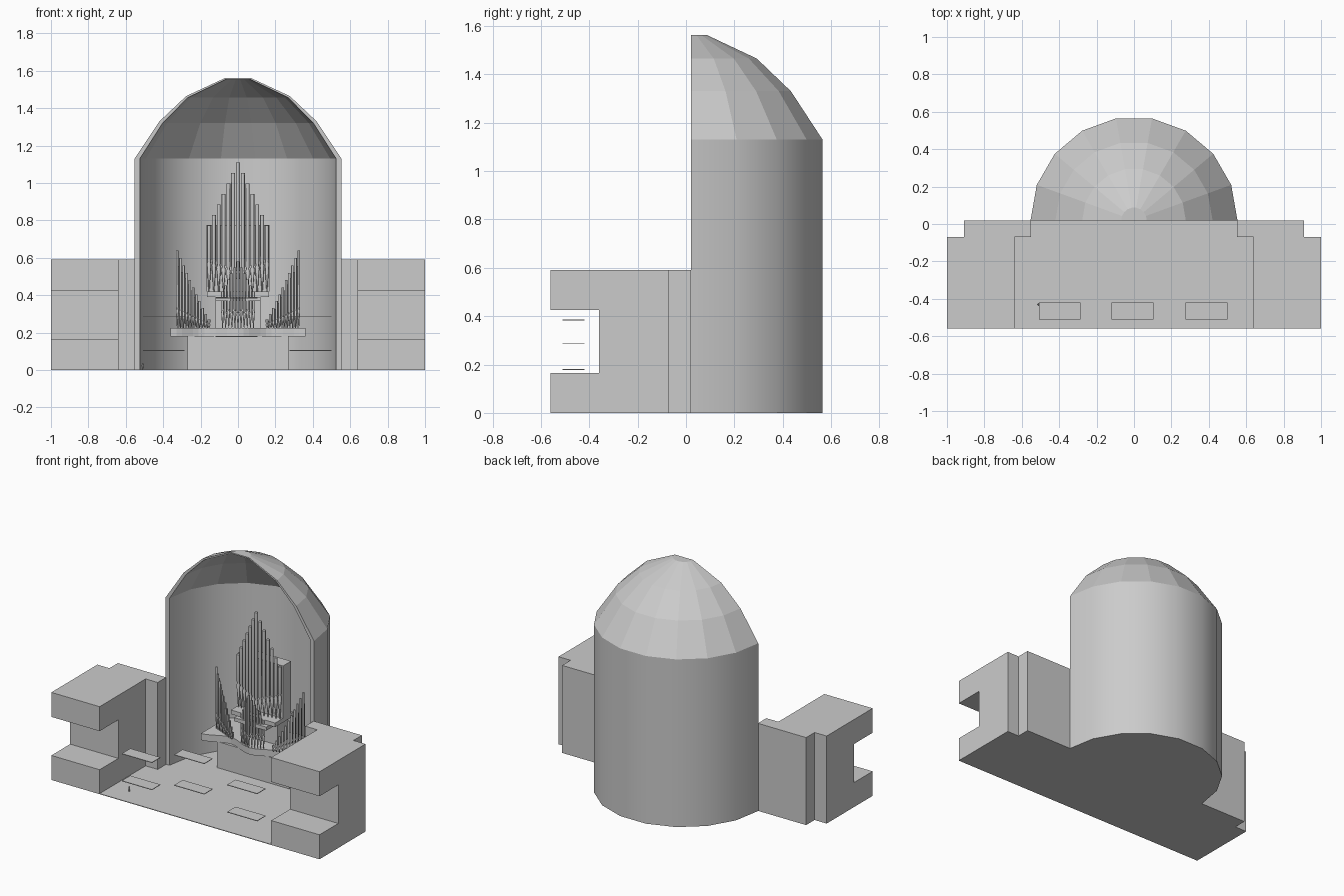
import bpy, bmesh, math
from mathutils import Vector

if "Cube" in bpy.data.objects:
    bpy.data.objects.remove(bpy.data.objects["Cube"], do_unlink=True)

stone = bpy.data.materials.new("pale_grey")
stone.use_nodes = True
stone.diffuse_color = (0.6, 0.6, 0.6, 1)
stone.node_tree.nodes["Principled BSDF"].inputs["Base Color"].default_value = (0.6, 0.6, 0.6, 1)


def finish(name, bm):
    bmesh.ops.recalc_face_normals(bm, faces=bm.faces[:])
    mesh = bpy.data.meshes.new(name)
    bm.to_mesh(mesh)
    bm.free()
    mesh.materials.append(stone)
    obj = bpy.data.objects.new(name, mesh)
    bpy.context.collection.objects.link(obj)
    return obj


def prism(name, points, direction):
    """Extrude a flat outline along a direction."""
    bm = bmesh.new()
    face = bm.faces.new([bm.verts.new(p) for p in points])
    out = bmesh.ops.extrude_face_region(bm, geom=[face], use_keep_orig=True)
    moved = [v for v in out["geom"] if isinstance(v, bmesh.types.BMVert)]
    bmesh.ops.translate(bm, verts=moved, vec=Vector(direction))
    return finish(name, bm)


def box(name, x, y, z):
    return prism(name, [(x[0], y[0], z[0]), (x[1], y[0], z[0]), (x[1], y[1], z[0]), (x[0], y[1], z[0])],
                 (0, 0, z[1] - z[0]))


def mirror(obj):
    obj.modifiers.new("Mirror", 'MIRROR').use_axis = (True, False, False)


# Floor with rounded apse end
R, Y0, SEG = 0.553, 0.02, 9
arc = [(R * math.cos(math.pi * i / SEG), Y0 + R * math.sin(math.pi * i / SEG), 0) for i in range(SEG + 1)]
right_edge = [(1, -0.56, 0), (1, -0.07, 0), (0.91, -0.07, 0), (0.91, Y0, 0)]
left_edge = [(-x, y, z) for x, y, z in reversed(right_edge)]
prism("floor", right_edge + arc + left_edge, (0, 0, 0.004))

# Side blocks with a slot open to the front, and the narrow piers behind them
section = [(-0.56, 0), (-0.07, 0), (-0.07, 0.59), (-0.56, 0.59),
           (-0.56, 0.425), (-0.36, 0.425), (-0.36, 0.165), (-0.56, 0.165)]
mirror(prism("side_blocks", [(0.64, y, z) for y, z in section], (0.36, 0, 0)))
mirror(box("side_piers", (0.55, 0.91), (-0.07, Y0), (0, 0.59)))

# Apse shell: half-revolved wall with a faceted half dome
outer = [(R, 0), (R, 1.13), (0.42, 1.33), (0.277, 1.465), (0.068, 1.562), (0, 1.562)]
inner = [(0, 1.554), (0.066, 1.554), (0.268, 1.457), (0.402, 1.322), (0.525, 1.13), (0.525, 0)]
profile = outer + inner
bm = bmesh.new()
rings = []
for i in range(SEG + 1):
    a = math.pi * i / SEG
    rings.append([bm.verts.new((r * math.cos(a), Y0 + r * math.sin(a), z)) for r, z in profile])
n = len(profile)
for a, b in zip(rings, rings[1:]):
    for j in range(n):
        k = (j + 1) % n
        if profile[j][0] + profile[k][0] > 0:
            bm.faces.new((a[j], a[k], b[k], b[j]))
# Rim strips closing the front edge
for ring in (rings[0], rings[-1]):
    for j in range(len(outer) - 1):
        bm.faces.new((ring[j], ring[j + 1], ring[n - 2 - j], ring[n - 1 - j]))
bmesh.ops.remove_doubles(bm, verts=bm.verts[:], dist=0.0005)
bm.normal_update()
for f in bm.faces:
    c = f.calc_center_median()
    f.smooth = abs(f.normal.z) < 0.01 and c.z < 1.1 and c.y > Y0 + 0.01
finish("apse_shell", bm)

# Floating planks
for name, x, heights in (("right", -0.397, (0.105, 0.288)), ("middle", -0.007, (0.18, 0.385)),
                         ("left", 0.388, (0.105, 0.288))):
    for level, z in zip(("lower", "upper"), heights):
        box(f"{name}_{level}_plank", (x - 0.112, x + 0.112), (-0.51, -0.42), (z - 0.002, z + 0.002))

# Organ base and the curved gallery on top of it
box("organ_base", (-0.27, 0.27), (0.16, 0.44), (0, 0.18))
front = []
for i in range(25):
    x = -0.36 + 0.03 * i
    front.append((x, 0.15 - 0.03 * math.cos(x * 4 * math.pi / 0.72), 0.18))
prism("organ_gallery", front + [(0.36, 0.39, 0.18), (0.27, 0.45, 0.18), (-0.27, 0.45, 0.18),
                                (-0.36, 0.39, 0.18)], (0, 0, 0.045))

# Case behind the tall pipes, with its stepped shelf
box("lower_case", (-0.12, 0.12), (0.25, 0.36), (0.225, 0.39))
box("upper_case", (-0.168, 0.168), (0.24, 0.325), (0.42, 0.775))
box("pipe_shelf", (-0.165, 0.165), (0.16, 0.36), (0.392, 0.42))
box("shelf_bracket", (-0.12, 0.12), (0.13, 0.34), (0.368, 0.392))


def pipes(name, specs, sides=8):
    """Organ pipes from (x, y, bottom, mouth, top, radius): conical foot, lip and tube."""
    bm = bmesh.new()
    for x, y, bottom, mouth, top, r in specs:
        rows = [(r * 0.25, bottom), (r, mouth), (r * 0.65, mouth + r),
                (r * 0.9, mouth + 2 * r), (r * 0.9, top)]
        loops = [[bm.verts.new((x + q * math.cos(2 * math.pi * i / sides),
                                y + q * math.sin(2 * math.pi * i / sides), z))
                  for i in range(sides)] for q, z in rows]
        for a, b in zip(loops, loops[1:]):
            for i in range(sides):
                j = (i + 1) % sides
                bm.faces.new((a[i], a[j], b[j], b[i]))
        bm.faces.new(loops[0])
        bm.faces.new(loops[-1])
    obj = finish(name, bm)
    bpy.context.view_layer.objects.active = obj
    obj.select_set(True)
    bpy.ops.object.shade_smooth_by_angle(angle=math.radians(50))
    obj.select_set(False)
    return obj


# Tall central pipes, small central pipes in front
pipes("tall_pipes", [(0.0258 * k, 0.195 + 0.005 * abs(k), 0.42, 0.51 + 0.01 * abs(k),
                      1.11 - 0.056 * abs(k), 0.0115) for k in range(-6, 7)])
pipes("small_middle_pipes", [(0.0165 * k, 0.115 + 0.008 * abs(k), 0.225, 0.30 + 0.012 * (k % 2),
                              0.58 - 0.032 * abs(k), 0.0075) for k in range(-5, 6)])

# Side pipe ranks rising outwards, in two staggered rows
rank = []
for i in range(11):
    t = i / 10
    x, y = 0.155 + 0.17 * t, 0.155 + 0.08 * t
    rank.append((x, y, 0.225, 0.24 + 0.08 * t, 0.27 + 0.37 * t ** 1.1, 0.0075))
    if i < 10:
        rank.append((x + 0.008, y + 0.025, 0.225, 0.25 + 0.09 * t, 0.26 + 0.33 * t, 0.006))
mirror(pipes("side_pipes", rank))

# Tiny standing figure for scale
bm = bmesh.new()
for z, r1, r2, h in ((0.013, 0.003, 0.005, 0.02), (0.026, 0.006, 0.004, 0.012), (0.035, 0.004, 0.003, 0.007)):
    out = bmesh.ops.create_cone(bm, cap_ends=True, segments=8, radius1=r1, radius2=r2, depth=h)
    bmesh.ops.translate(bm, verts=out["verts"], vec=(-0.51, -0.43, z))
finish("standing_figure", bm)
